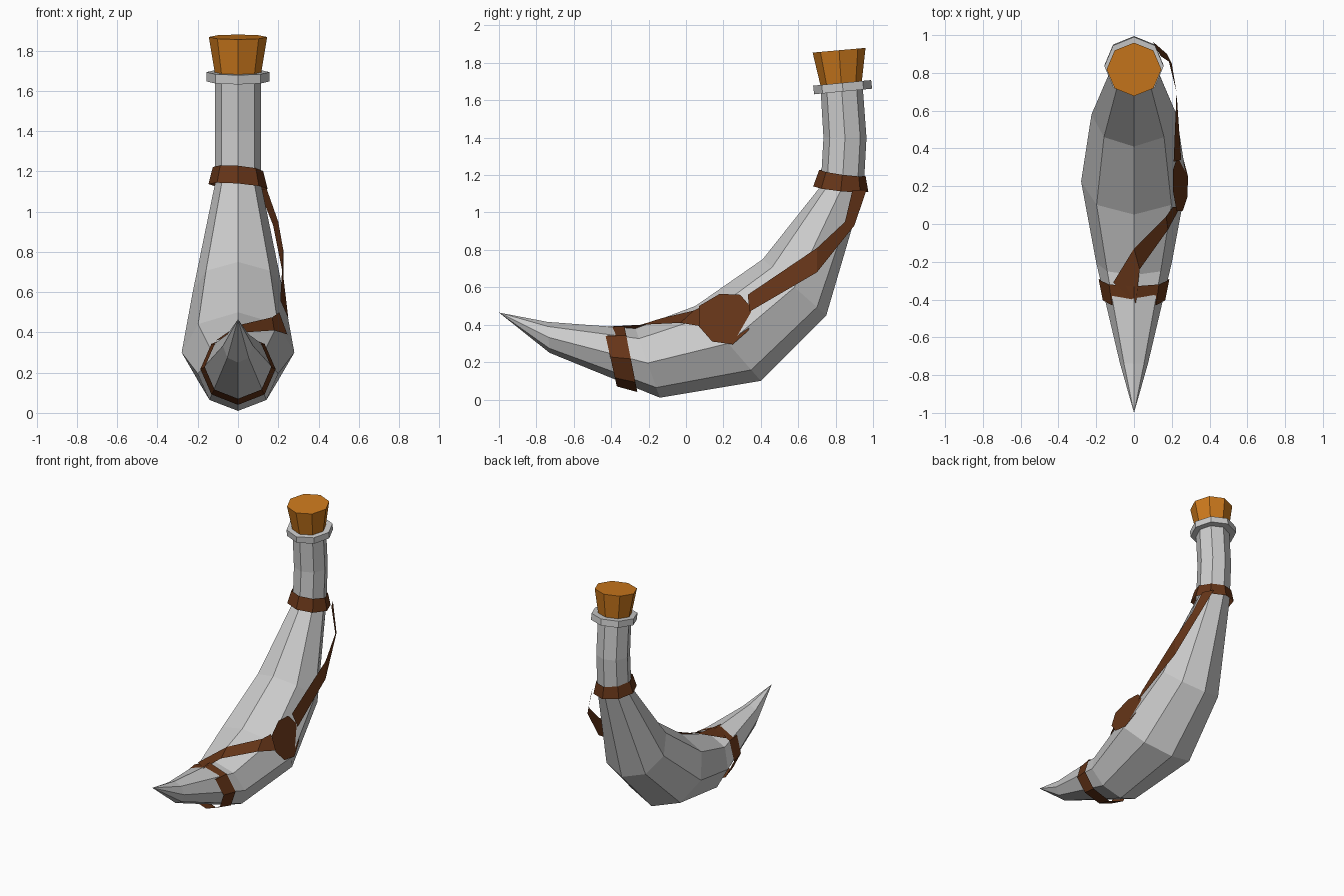
import bpy
from math import cos, sin, pi

if "Cube" in bpy.data.objects:
    bpy.data.objects.remove(bpy.data.objects["Cube"])

SIDES = 8


def material(name, color):
    m = bpy.data.materials.new(name)
    m.diffuse_color = color
    m.use_nodes = True
    m.node_tree.nodes["Principled BSDF"].inputs["Base Color"].default_value = m.diffuse_color
    return m


LEATHER = material("leather", (0.13, 0.035, 0.009, 1))
CORK = material("cork", (0.60, 0.19, 0.012, 1))


def make(name, verts, faces, mat=None):
    me = bpy.data.meshes.new(name)
    me.from_pydata(verts, [], faces)
    ob = bpy.data.objects.new(name, me)
    bpy.context.collection.objects.link(ob)
    if mat:
        me.materials.append(mat)
    return ob


def loft(name, rings, mat=None, caps=False, slant=0, tip=None):
    """Octagon rings given as (inner y, inner z, outer y, outer z, half width)."""
    verts, faces = [], []
    for iy, iz, oy, oz, w in rings:
        for k in range(SIDES):
            a = 2 * pi * k / SIDES
            x, c = w * sin(a), cos(a)
            verts.append((x, (iy + oy) / 2 + c * (iy - oy) / 2,
                          (iz + oz) / 2 + c * (iz - oz) / 2 + slant * x))
    for r in range(len(rings) - 1):
        for k in range(SIDES):
            n, b = (k + 1) % SIDES, r * SIDES
            faces.append((b + k, b + n, b + SIDES + n, b + SIDES + k))
    last = (len(rings) - 1) * SIDES
    if caps:
        faces.append(tuple(reversed(range(SIDES))))
    if caps or tip:
        faces.append(tuple(range(last, last + SIDES)))
    if tip:
        verts.append(tip)
        faces += [(len(verts) - 1, (k + 1) % SIDES, k) for k in range(SIDES)]
    return make(name, verts, faces, mat)


def ribbon(name, pairs, mat):
    verts = [p for pair in pairs for p in pair]
    faces = [(2 * i, 2 * i + 1, 2 * i + 3, 2 * i + 2) for i in range(len(pairs) - 1)]
    return make(name, verts, faces, mat)


# Curved horn body, pointed tip to neck
loft("horn_body", [
    (-0.74, 0.415, -0.73, 0.25, 0.075),
    (-0.27, 0.38, -0.14, 0.01, 0.20),
    (0.05, 0.50, 0.40, 0.10, 0.28),
    (0.41, 0.75, 0.75, 0.45, 0.225),
    (0.72, 1.14, 0.95, 1.13, 0.115),
    (0.735, 1.40, 0.965, 1.40, 0.115),
    (0.72, 1.65, 0.945, 1.67, 0.115)], tip=(0, -1, 0.465))

# Mouth lip and stopper
loft("mouth_lip", [(0.685, 1.632, 0.995, 1.662, 0.157),
                   (0.68, 1.678, 0.99, 1.708, 0.157)], caps=True)
loft("cork_stopper", [(0.72, 1.675, 0.94, 1.70, 0.115),
                      (0.677, 1.855, 0.96, 1.88, 0.145)], CORK, caps=True)

# Leather bands
loft("neck_band", [(0.68, 1.14, 0.975, 1.11, 0.147),
                   (0.712, 1.228, 0.96, 1.195, 0.125)], LEATHER, slant=-0.08)
loft("tip_band", [(-0.44, 0.385, -0.37, 0.07, 0.165),
                  (-0.33, 0.395, -0.26, 0.04, 0.187)], LEATHER)

# Strap from neck band to disc, then over the top to the tip band
ribbon("upper_strap", [
    ((0.10, 0.965, 1.12), (0.14, 0.89, 1.12)),
    ((0.175, 0.90, 0.93), (0.20, 0.85, 0.95)),
    ((0.225, 0.70, 0.68), (0.225, 0.70, 0.81)),
    ((0.25, 0.34, 0.47), (0.21, 0.33, 0.56))], LEATHER)
ribbon("lower_strap", [
    ((0.245, 0.09, 0.39), (0.205, 0.09, 0.50)),
    ((0.18, -0.03, 0.41), (0.17, 0.04, 0.475)),
    ((0.03, -0.24, 0.40), (0.0, -0.13, 0.435)),
    ((0.01, -0.42, 0.39), (-0.11, -0.31, 0.36))], LEATHER)

# Leather disc on the side, leaning with the horn surface
disc = [(0.285 - 0.3 * (z - 0.30), y, z) for y, z in
        [(0.18, 0.565), (0.07, 0.50), (0.07, 0.39), (0.14, 0.31),
         (0.25, 0.295), (0.335, 0.37), (0.35, 0.49), (0.29, 0.56)]]
make("side_disc", disc, [tuple(range(8))], LEATHER)
